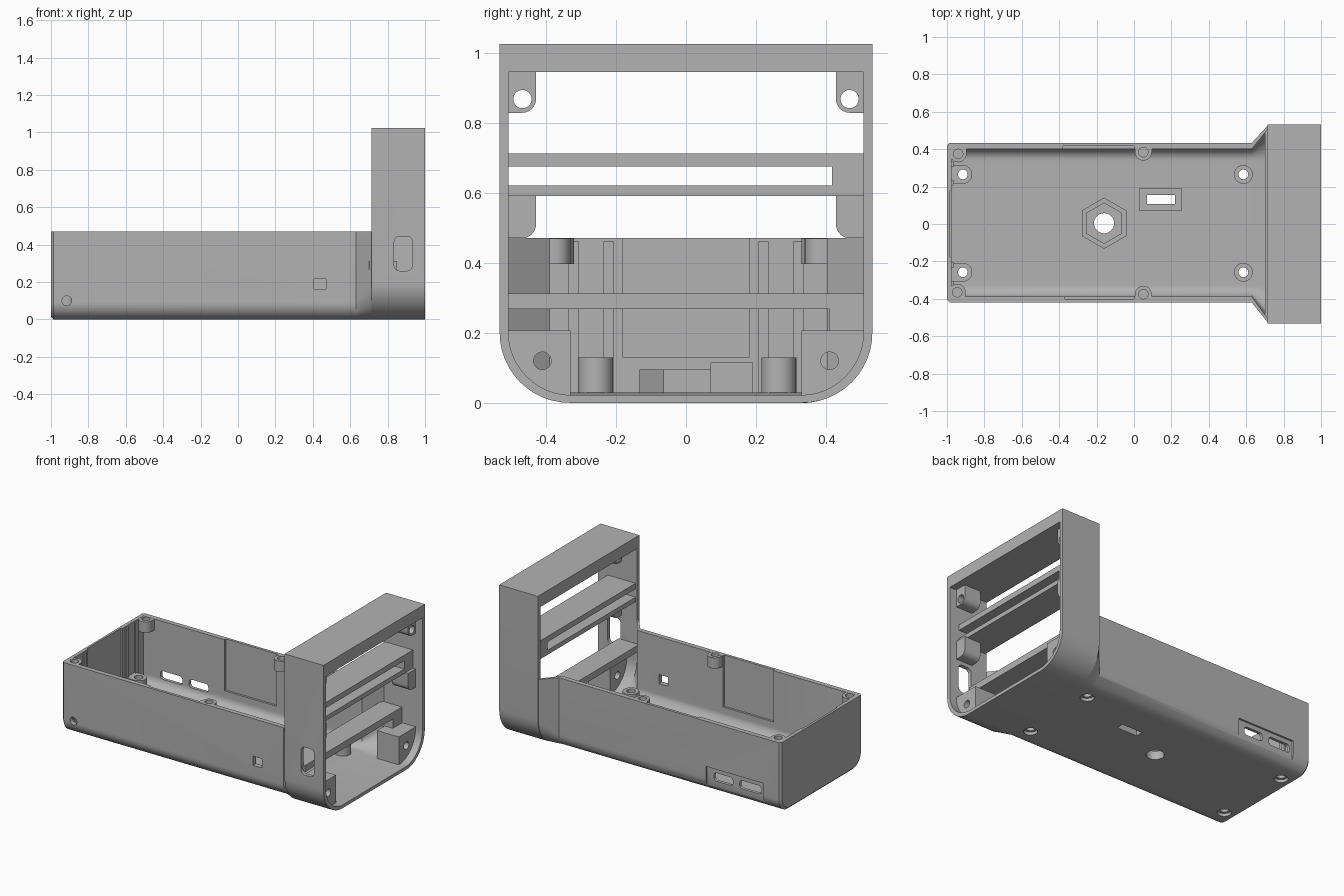
import bpy, bmesh, math
from mathutils import Matrix

if "Cube" in bpy.data.objects:
    bpy.data.objects.remove(bpy.data.objects["Cube"])

grey = bpy.data.materials.new("plain grey")
grey.use_nodes = True
grey.diffuse_color = (0.45, 0.45, 0.45, 1)
grey.node_tree.nodes["Principled BSDF"].inputs["Base Color"].default_value = (0.45, 0.45, 0.45, 1)


def finish(name, bm):
    bmesh.ops.recalc_face_normals(bm, faces=bm.faces)
    me = bpy.data.meshes.new(name)
    bm.to_mesh(me)
    bm.free()
    ob = bpy.data.objects.new(name, me)
    bpy.context.collection.objects.link(ob)
    me.materials.append(grey)
    return ob


def loft(name, rings):
    """Solid through equal-length rings of points."""
    bm = bmesh.new()
    rows = [[bm.verts.new(p) for p in ring] for ring in rings]
    for a, b in zip(rows, rows[1:]):
        for i in range(len(a)):
            j = (i + 1) % len(a)
            bm.faces.new((a[i], a[j], b[j], b[i]))
    bm.faces.new(rows[0])
    bm.faces.new(rows[-1])
    return finish(name, bm)


def tub(x, hw, z0, z1, r, cy=0.0, n=12):
    """Section at x with a flat top and rounded lower corners."""
    pts = [(x, cy + hw, z1), (x, cy - hw, z1)]
    for side, start in ((-1, math.pi), (1, 1.5 * math.pi)):
        for k in range(n + 1):
            a = start + k / n * math.pi / 2
            pts.append((x, cy + side * (hw - r) + r * math.cos(a), z0 + r + r * math.sin(a)))
    return pts


def box(name, x0, x1, y0, y1, z0, z1):
    bm = bmesh.new()
    bmesh.ops.create_cube(bm, size=1)
    bm.transform(Matrix.Translation(((x0 + x1) / 2, (y0 + y1) / 2, (z0 + z1) / 2))
                 @ Matrix.Diagonal((x1 - x0, y1 - y0, z1 - z0, 1)))
    return finish(name, bm)


def rod(name, centre, r, length, axis="Z", sides=32, r2=None, turn=0.0):
    """Cylinder, cone or prism along an axis, centred on a point."""
    bm = bmesh.new()
    bmesh.ops.create_cone(bm, cap_ends=True, segments=sides, radius1=r,
                          radius2=r if r2 is None else r2, depth=length)
    rot = {"Z": Matrix.Rotation(turn, 4, "Z"), "X": Matrix.Rotation(math.pi / 2, 4, "Y"),
           "Y": Matrix.Rotation(math.pi / 2, 4, "X")}[axis]
    bm.transform(Matrix.Translation(centre) @ rot)
    return finish(name, bm)


def round_edges(ob, axis, r, pick=lambda v: True):
    """Round the box edges that run along one axis."""
    bm = bmesh.new()
    bm.from_mesh(ob.data)
    edges = [e for e in bm.edges
             if abs((e.verts[0].co - e.verts[1].co).normalized()[axis]) > 0.99
             and pick((e.verts[0].co + e.verts[1].co) / 2)]
    bmesh.ops.bevel(bm, geom=edges, offset=r, segments=6, profile=0.5, affect="EDGES")
    bm.to_mesh(ob.data)
    bm.free()
    return ob


def combine(ob, others, operation="DIFFERENCE", keep=False):
    bpy.context.view_layer.objects.active = ob
    for c in others:
        mod = ob.modifiers.new("shape", "BOOLEAN")
        mod.operation, mod.solver, mod.object = operation, "EXACT", c
        bpy.ops.object.modifier_apply(modifier=mod.name)
        if not keep:
            bpy.data.objects.remove(c)
    return ob


CY = 0.007
TOP = 0.47

# Main tray with its flared end
tray = loft("tray", [tub(-1, 0.413, 0.014, TOP, 0.08, CY), tub(-0.986, 0.427, 0, TOP, 0.09, CY),
                     tub(0.63, 0.427, 0, TOP, 0.09, CY), tub(0.72, 0.532, 0, TOP, 0.2)])
hollow = loft("hollow", [tub(-0.975, 0.395, 0.03, 0.6, 0.06, CY), tub(0.63, 0.395, 0.03, 0.6, 0.06, CY),
                         tub(0.716, 0.507, 0.022, 0.6, 0.18), tub(0.8, 0.507, 0.022, 0.6, 0.18)])
combine(tray, [hollow])

# Recessed wall panels, side ports and sunken port panel
cuts = [box("cut", -0.38, 0, 0.3, 0.416, 0.13, 0.6), box("cut", -0.37, 0, -0.402, -0.3, 0.13, 0.6),
        box("cut", -0.985, -0.9, -0.18, 0.18, 0.13, 0.6),
        box("cut", 0.405, 0.47, -0.6, -0.3, 0.16, 0.22),
        rod("cut", (-0.915, -0.4, 0.1), 0.026, 0.2, "Y"),
        box("cut", -0.87, -0.45, 0.422, 0.6, 0.04, 0.17)]
for x0, x1 in ((-0.85, -0.69), (-0.64, -0.5)):
    cuts.append(round_edges(box("cut", x0, x1, 0.3, 0.6, 0.085, 0.14), 1, 0.02))
combine(tray, cuts)

# Floor posts, hexagonal nut seat and slot boss, with holes through the floor
posts = []
for x in (-0.915, 0.585):
    for y in (-0.258, 0.265):
        post = rod("floor_post", (x, y, 0.075), 0.05, 0.11)
        if x < 0:
            combine(post, [box("web", -0.98, x, y - 0.05, y + 0.05, 0.02, 0.13)], "UNION")
        drill = rod("cut", (x, y, 0.1), 0.026, 0.5)
        sink = rod("cut", (x, y, 0.01), 0.042, 0.04)
        combine(tray, [drill, sink], keep=True)
        combine(post, [drill])
        bpy.data.objects.remove(sink)
        posts.append(post)

HX = -0.16
seat = rod("nut_seat", (HX, 0.004, 0.058), 0.137, 0.075, sides=6, turn=0)
pocket = rod("cut", (HX, 0.004, 0.1), 0.108, 0.09, sides=6, turn=0)
drill = rod("cut", (HX, 0.004, 0), 0.054, 0.5)
combine(tray, [drill], keep=True)
combine(seat, [pocket, drill])
slot_boss = box("slot_boss", 0.03, 0.255, 0.07, 0.192, 0.02, 0.115)
slot = box("cut", 0.07, 0.22, 0.107, 0.156, -0.1, 0.3)
combine(tray, [slot], keep=True)
combine(slot_boss, [slot])
posts += [seat, slot_boss]

# Lid screw bosses along the rim
for x, y, r in ((-0.94, 0.375, 0.045), (-0.945, -0.365, 0.045), (0.05, 0.384, 0.045), (0.05, -0.375, 0.045)):
    s = 1 if y > 0 else -1
    boss = rod("lid_boss", (x, y, 0.433), r, 0.072)
    wall = sorted((y, s * 0.405 + CY))
    combine(boss, [box("web", x - r, x + r, wall[0], wall[1], 0.397, 0.469)], "UNION")
    drill = rod("cut", (x, y, 0.45), 0.025, 0.09)
    combine(tray, [drill], keep=True)
    combine(boss, [drill])
    posts.append(boss)

# Thin ribs on the end wall
for s in (-1, 1):
    for y in (0.22, 0.32):
        posts.append(box("end_rib", -0.98, -0.965, s * y - 0.015, s * y + 0.015, 0.03, 0.46))

# Upright frame
frame = loft("upright_frame", [tub(x, 0.532, 0, 1.025, 0.2) for x in (0.715, 1.0)])
combine(frame, [loft("cut", [tub(x, 0.507, 0.022, 0.944, 0.18) for x in (0.6, 1.1)]),
                round_edges(box("cut", 0.835, 0.932, -0.7, -0.4, 0.26, 0.445), 1, 0.03)])

# Cross bars and the blocks that join them on the left side
bars = [box("upper_bar", 0.725, 0.93, -0.51, 0.51, 0.675, 0.712),
        box("middle_bar", 0.725, 0.93, -0.51, 0.51, 0.59, 0.62),
        box("bar_joint", 0.725, 0.93, 0.417, 0.51, 0.615, 0.68),
        box("lower_bar", 0.7, 0.85, -0.51, 0.51, 0.268, 0.312),
        round_edges(box("lower_bar_hook", 0.7, 0.85, 0.41, 0.51, 0.2, 0.311), 0, 0.03,
                    lambda v: v.y < 0.45 and v.z > 0.25)]

# Screw lugs and lower corner blocks, mirrored
for s in (-1, 1):
    def lug(name, y0, z0, z1, x0, x1, hole, round_bottom):
        ya, yb = sorted((s * y0, s * 0.51))
        ob = box(name, x0, x1, ya, yb, z0, z1)
        if round_bottom:
            round_edges(ob, 0, 0.04, lambda v: abs(v.y) < 0.47 and v.z < (z0 + z1) / 2)
        hy, hz, r = hole
        return combine(ob, [rod("cut", (0.88, s * hy, hz), r, 0.6, "X")])
    bars.append(lug("top_lug", 0.428, 0.828, 0.946, 0.83, 0.95, (0.467, 0.867, 0.026), True))
    bars.append(lug("middle_lug", 0.428, 0.47, 0.592, 0.83, 0.95, (0.482, 0.53, 0.019), True))
    corner = lug("corner_block", 0.33, 0.01, 0.207, 0.79, 0.95, (0.41, 0.12, 0.025), False)
    shape = loft("cut", [tub(x, 0.515, 0.01, 0.5, 0.19) for x in (0.7, 1.05)])
    bars.append(combine(corner, [shape], "INTERSECT"))

# Smooth the curved faces and keep the edges sharp
bpy.ops.object.select_all(action="DESELECT")
for ob in posts + bars + [tray, frame]:
    ob.select_set(True)
bpy.context.view_layer.objects.active = tray
bpy.ops.object.shade_smooth_by_angle(angle=math.radians(30))
